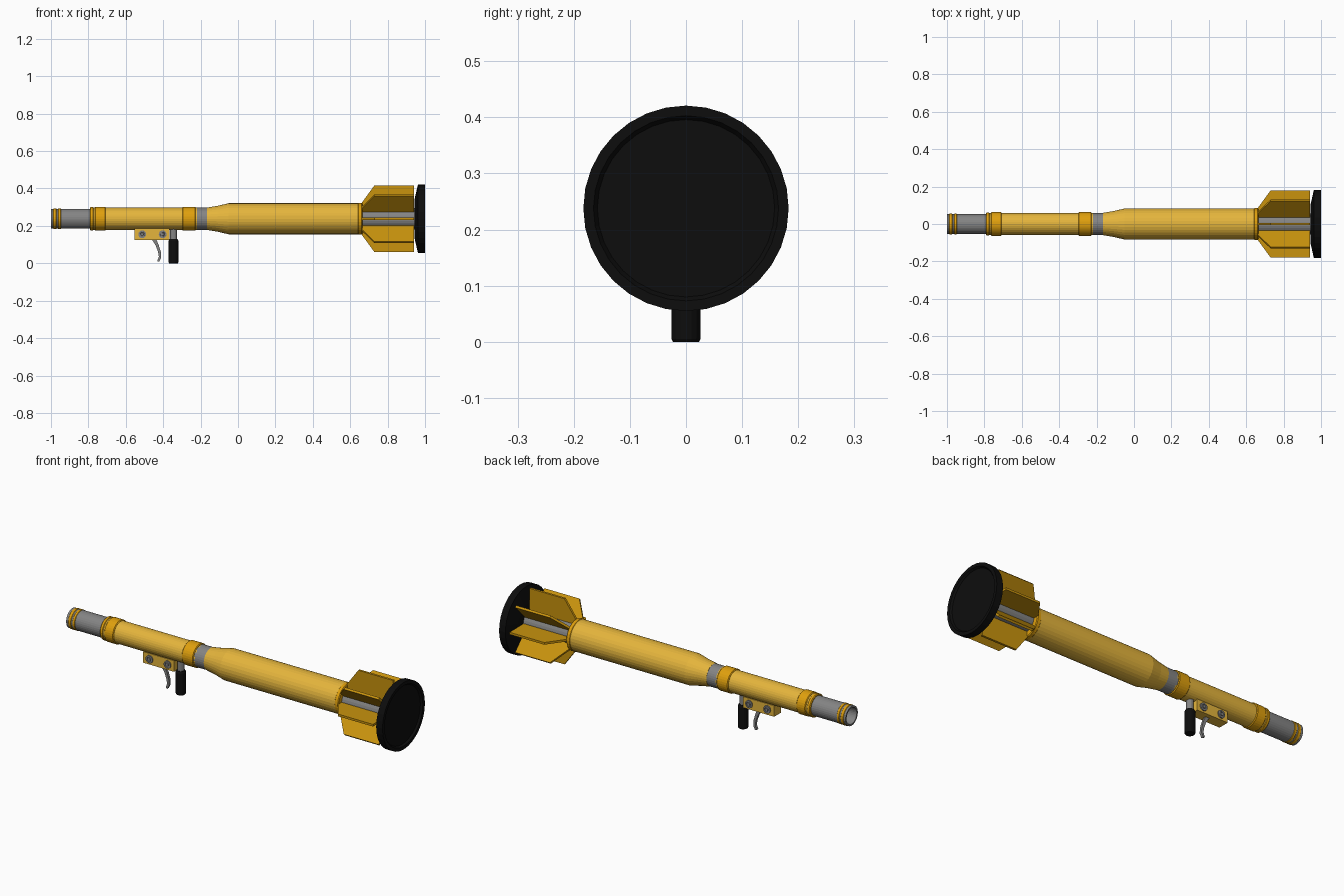
import bpy, bmesh, math
from mathutils import Matrix, Vector

if "Cube" in bpy.data.objects:
    bpy.data.objects.remove(bpy.data.objects["Cube"])

ZC = 0.238  # height of the tube axis


def mat(name, rgb):
    m = bpy.data.materials.new(name)
    m.diffuse_color = (*rgb, 1)
    m.use_nodes = True
    m.node_tree.nodes["Principled BSDF"].inputs["Base Color"].default_value = m.diffuse_color
    return m


YELLOW = mat("yellow", (0.78, 0.46, 0.045))
ORANGE = mat("orange yellow", (0.74, 0.35, 0.004))
GOLD = mat("dark gold", (0.58, 0.29, 0.004))
GREY = mat("grey", (0.23, 0.23, 0.23))
BLACK = mat("black", (0.004, 0.004, 0.004))


def finish(name, bm, material):
    bmesh.ops.remove_doubles(bm, verts=bm.verts, dist=1e-5)
    bmesh.ops.recalc_face_normals(bm, faces=bm.faces)
    me = bpy.data.meshes.new(name)
    bm.to_mesh(me)
    bm.free()
    me.materials.append(material)
    ob = bpy.data.objects.new(name, me)
    bpy.context.collection.objects.link(ob)
    return ob


def lathe(name, profile, material, axis="X", origin=(0, 0, ZC), n=32, closed=False):
    """Spin (position along axis, radius) points around an axis."""
    d = {"X": Vector((1, 0, 0)), "Y": Vector((0, 1, 0)), "Z": Vector((0, 0, 1))}[axis]
    side = Vector((0, 0, 1)) if axis != "Z" else Vector((1, 0, 0))
    bm = bmesh.new()
    vs = [bm.verts.new(d * t + side * r) for t, r in profile]
    pairs = list(zip(vs, vs[1:])) + ([(vs[-1], vs[0])] if closed else [])
    edges = [bm.edges.new(p) for p in pairs]
    bmesh.ops.spin(bm, geom=vs + edges, cent=(0, 0, 0), axis=d,
                   angle=math.tau, steps=n, use_duplicate=False)
    bmesh.ops.translate(bm, verts=bm.verts, vec=origin)
    return finish(name, bm, material)


def ring(name, x0, x1, r, material, b=0.004):
    return lathe(name, [(x0, 0.045), (x0, r - b), (x0 + b, r), (x1 - b, r),
                        (x1, r - b), (x1, 0.045)], material, closed=True)


def prism(name, outline, half, material, turn=None):
    """Extrude an xz outline to thickness 2*half in y."""
    bm = bmesh.new()
    f = bm.faces.new([bm.verts.new((x, -half, z)) for x, z in outline])
    ext = bmesh.ops.extrude_face_region(bm, geom=[f])["geom"]
    bmesh.ops.translate(bm, vec=(0, 2 * half, 0),
                        verts=[g for g in ext if isinstance(g, bmesh.types.BMVert)])
    if turn is not None:
        bmesh.ops.transform(bm, matrix=turn, verts=bm.verts)
    return finish(name, bm, material)


# launch tube: hollow grey muzzle, yellow barrel, collars
lathe("muzzle_tube", [(-0.70, 0), (-0.70, 0.044), (-1, 0.044), (-1, 0.053), (-0.70, 0.053)], GREY)
ring("muzzle_band_front", -0.988, -0.970, 0.055, ORANGE, 0.002)
ring("muzzle_band_rear", -0.962, -0.947, 0.055, ORANGE, 0.002)
lathe("barrel", [(-0.78, 0.045), (-0.78, 0.059), (-0.22, 0.059), (-0.22, 0.045)], YELLOW, closed=True)
ring("front_collar_lip", -0.792, -0.772, 0.062, ORANGE)
ring("front_collar", -0.765, -0.708, 0.064, ORANGE)
ring("rear_collar", -0.297, -0.227, 0.064, ORANGE)
lathe("grey_coupling", [(-0.23, 0.0), (-0.23, 0.059), (-0.16, 0.059), (-0.16, 0)], GREY)

# wide rear body
lathe("rear_body", [(-0.165, 0), (-0.165, 0.060), (-0.11, 0.069), (-0.05, 0.083),
                    (0.65, 0.083), (0.65, 0)], YELLOW)
ring("rear_body_band", 0.64, 0.665, 0.085, ORANGE)
lathe("tail_tube", [(0.65, 0), (0.65, 0.057), (0.95, 0.057), (0.95, 0)], GREY)

# eight tail fins
for i in range(8):
    prism(f"tail_fin_{i + 1}", [(0.66, 0.05), (0.66, 0.083), (0.73, 0.179), (0.94, 0.179), (0.94, 0.05)],
          0.006, GOLD, Matrix.Translation((0, 0, ZC)) @ Matrix.Rotation(i * math.tau / 8, 4, "X"))

# black end disc with a shallow recessed face
lathe("end_disc", [(0.943, 0), (0.943, 0.10), (0.962, 0.183), (1.0, 0.183),
                   (1.0, 0.165), (0.99, 0.158), (0.99, 0)], BLACK)

# trigger housing and its bolts
prism("trigger_housing", [(-0.553, 0.125), (-0.365, 0.125), (-0.365, 0.185), (-0.553, 0.185)], 0.03, YELLOW)
for x in (-0.512, -0.403):
    for s in (-1, 1):
        tag = f"{'front' if s < 0 else 'back'}_{'a' if x < -0.45 else 'b'}"
        lathe(f"bolt_{tag}", [(0, 0), (0, 0.021), (s * 0.036, 0.021), (s * 0.036, 0.013),
                              (s * 0.033, 0.012), (s * 0.033, 0.009), (s * 0.038, 0.008),
                              (s * 0.038, 0)], GREY, "Y", (x, 0, 0.155), 16)

# curved trigger
prism("trigger", [(-0.462, 0.13), (-0.440, 0.095), (-0.427, 0.06), (-0.423, 0.035), (-0.432, 0.012),
                  (-0.422, 0.008), (-0.411, 0.03), (-0.413, 0.062), (-0.424, 0.098), (-0.438, 0.13)],
      0.007, GREY)

# grip on a grey neck
lathe("grip_neck", [(0.11, 0), (0.11, 0.018), (0.19, 0.018), (0.19, 0)], GREY, "Z", (-0.345, 0, 0), 16)
lathe("grip", [(0, 0), (0, 0.023), (0.005, 0.026), (0.12, 0.026), (0.13, 0.021), (0.13, 0)],
      BLACK, "Z", (-0.345, 0, 0), 16)
